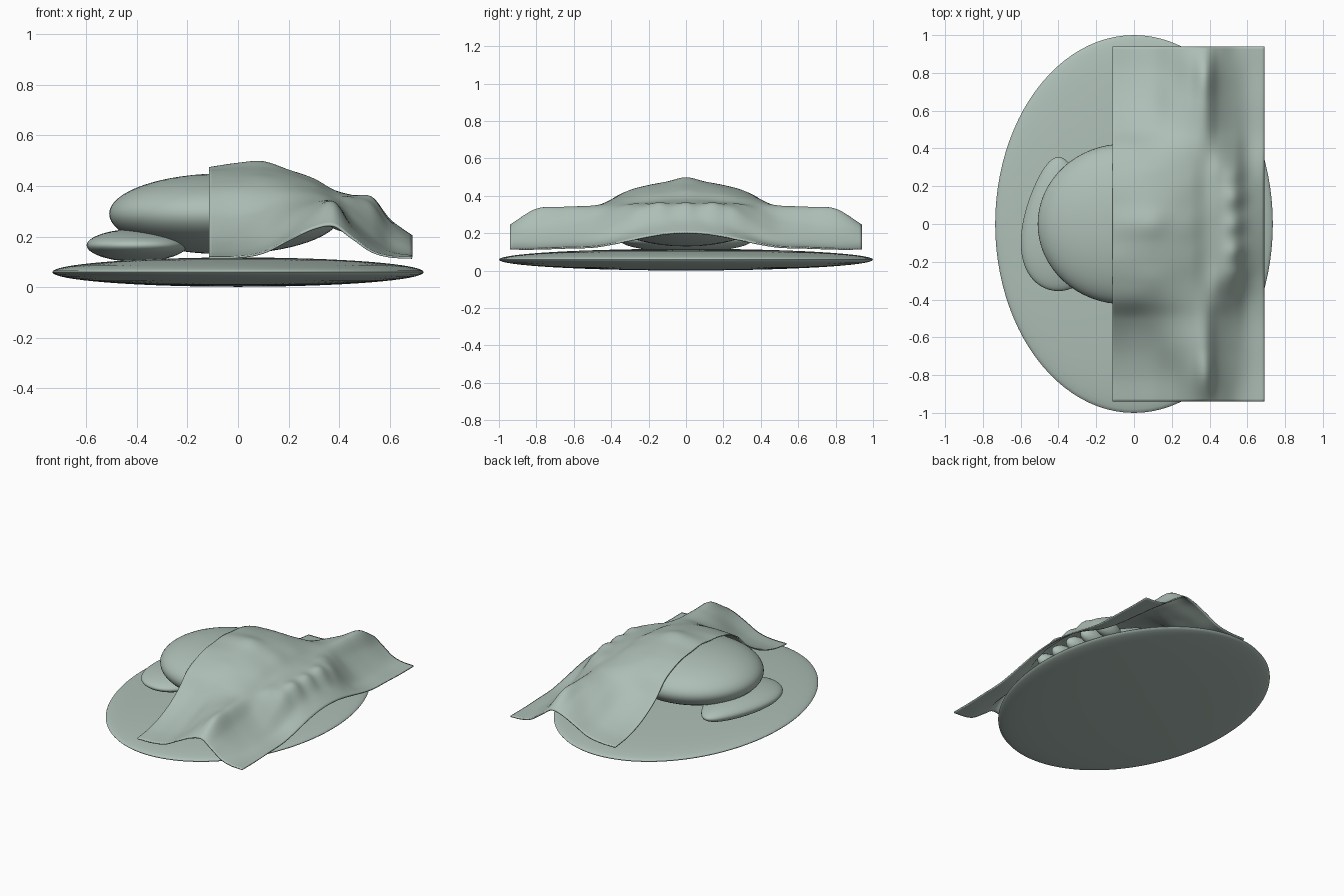
import bpy, bmesh, math

if "Cube" in bpy.data.objects:
    bpy.data.objects.remove(bpy.data.objects["Cube"])

mat = bpy.data.materials.new("sage_grey")
mat.diffuse_color = (0.42, 0.52, 0.47, 1)
mat.use_nodes = True
mat.node_tree.nodes["Principled BSDF"].inputs["Base Color"].default_value = mat.diffuse_color


def finish(ob):
    """Give the part its colour and smooth shading."""
    ob.data.materials.append(mat)
    bpy.ops.object.select_all(action='DESELECT')
    ob.select_set(True)
    bpy.context.view_layer.objects.active = ob
    bpy.ops.object.shade_smooth_by_angle(angle=math.radians(40))


def ellipsoid(name, centre, radii, taper=0.0, seg=64, rings=32):
    """Ellipsoid that can narrow in x towards +y."""
    me = bpy.data.meshes.new(name)
    bm = bmesh.new()
    bmesh.ops.create_uvsphere(bm, u_segments=seg, v_segments=rings, radius=1)
    for v in bm.verts:
        v.co.x *= 1 - taper * v.co.y
        v.co = [c + r * p for c, r, p in zip(centre, radii, v.co)]
    bm.to_mesh(me)
    bm.free()
    ob = bpy.data.objects.new(name, me)
    bpy.context.collection.objects.link(ob)
    finish(ob)
    return ob


def curve_through(ts, vs, t):
    """Smooth value at t through the points (ts, vs)."""
    n = len(ts)
    i = 0
    while i < n - 2 and t > ts[i + 1]:
        i += 1

    def slope(k):
        a, b = max(k - 1, 0), min(k + 1, n - 1)
        return (vs[b] - vs[a]) / (ts[b] - ts[a])
    h = ts[i + 1] - ts[i]
    u = (t - ts[i]) / h
    return ((2*u**3 - 3*u*u + 1) * vs[i] + (u**3 - 2*u*u + u) * h * slope(i)
            + (3*u*u - 2*u**3) * vs[i + 1] + (u**3 - u*u) * h * slope(i + 1))


# Base dish, pillow and rounded body
ellipsoid("base_dish", (0, 0, 0.059), (0.735, 1.0, 0.058), seg=96)
ellipsoid("pillow", (-0.40, 0, 0.165), (0.19, 0.355, 0.065), taper=0.33)
ellipsoid("body", (-0.05, 0, 0.29), (0.46, 0.425, 0.16))

# Row of toes under the blanket
for k in range(-2, 3):
    ellipsoid("toe", (0.45, 0.14 * k, 0.27), (0.10, 0.05, 0.055), seg=24, rings=12)

# Blanket: heights across x for several distances from the middle, mirrored in y
XS = [-0.115, 0, 0.1, 0.2, 0.3, 0.38, 0.45, 0.53, 0.6, 0.69]
ROWS = {
    0.00: [.475, .492, .498, .465, .43, .385, .365, .35, .27, .205],
    0.10: [.465, .475, .475, .455, .42, .38, .365, .35, .265, .20],
    0.20: [.455, .458, .455, .44, .41, .37, .36, .345, .25, .185],
    0.30: [.425, .43, .43, .415, .39, .36, .35, .30, .21, .165],
    0.40: [.375, .38, .38, .38, .37, .35, .31, .24, .17, .145],
    0.50: [.28, .28, .30, .33, .345, .34, .27, .20, .15, .13],
    0.65: [.19, .195, .22, .28, .325, .337, .25, .18, .14, .125],
    0.80: [.14, .145, .165, .22, .29, .33, .235, .165, .13, .12],
    0.94: [.12, .122, .14, .19, .235, .245, .20, .145, .125, .12],
}
YS = list(ROWS)
NX, NY = 64, 128
me = bpy.data.meshes.new("blanket")
bm = bmesh.new()
grid = []
for j in range(NY + 1):
    y = -0.94 + 1.88 * j / NY
    # Mirrored rows keep the middle smooth
    ts = [-t for t in YS[:0:-1]] + YS
    row = [curve_through(ts, [ROWS[abs(t)][c] for t in ts], y) for c in range(len(XS))]
    line = []
    for i in range(NX + 1):
        x = XS[0] + (XS[-1] - XS[0]) * i / NX
        z = curve_through(XS, row, x)
        # Soft ripples where the cloth falls over the toes
        z += 0.008 * math.cos(2 * math.pi * y / 0.14) * math.exp(
            -((x - 0.54) / 0.05) ** 2 - (y / 0.3) ** 4)
        line.append(bm.verts.new((x, y, z)))
    grid.append(line)
for j in range(NY):
    for i in range(NX):
        bm.faces.new((grid[j][i], grid[j][i + 1], grid[j + 1][i + 1], grid[j + 1][i]))
bm.to_mesh(me)
bm.free()
blanket = bpy.data.objects.new("blanket", me)
bpy.context.collection.objects.link(blanket)
finish(blanket)
thick = blanket.modifiers.new("thickness", 'SOLIDIFY')
thick.thickness = 0.008
thick.offset = -1
